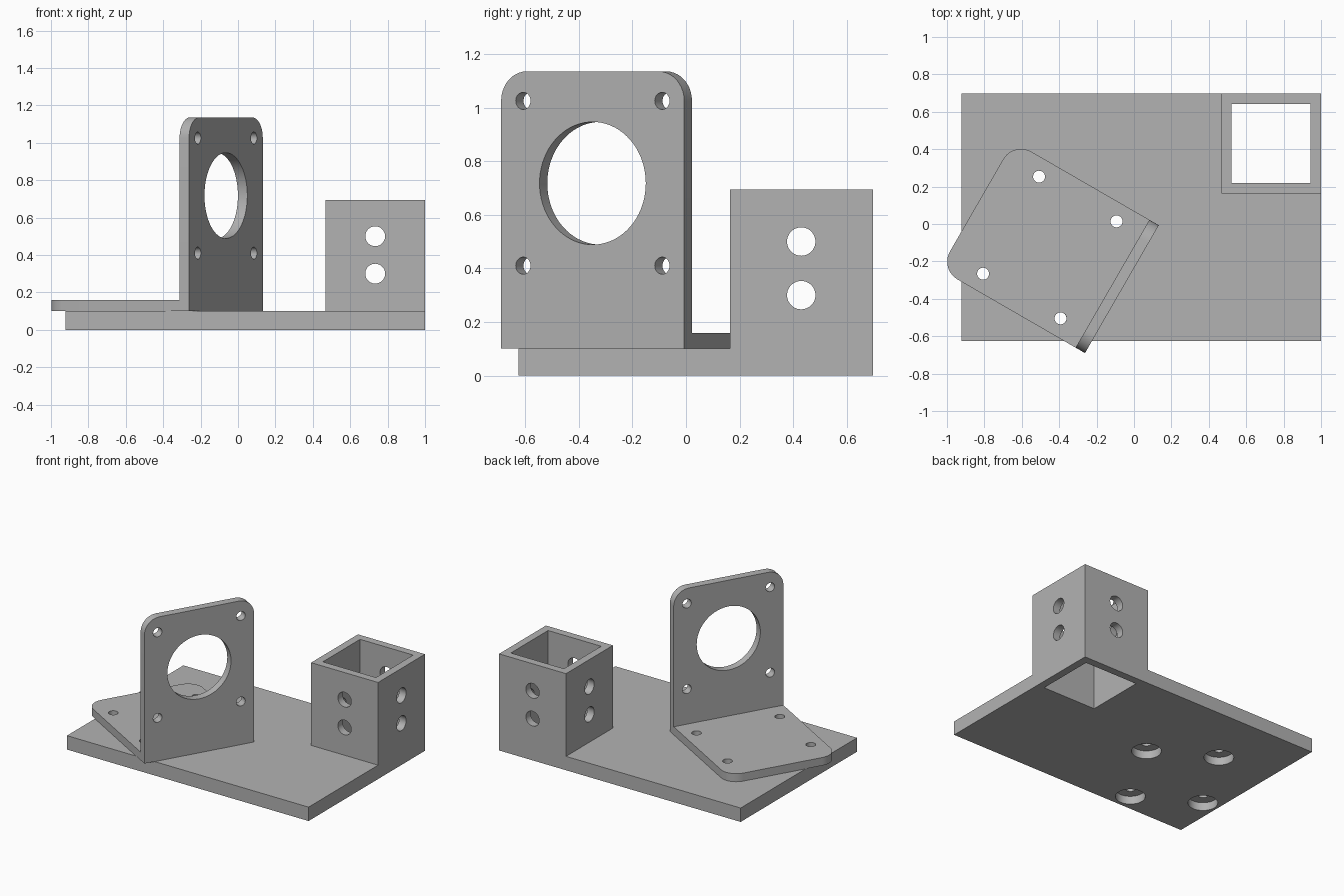
import bpy, bmesh, math
from mathutils import Matrix, Vector

cube = bpy.data.objects.get("Cube")
if cube:
    bpy.data.objects.remove(cube, do_unlink=True)

grey = bpy.data.materials.new("plain grey")
grey.use_nodes = True
colour = (0.45, 0.45, 0.45, 1)
grey.diffuse_color = colour
grey.node_tree.nodes["Principled BSDF"].inputs["Base Color"].default_value = colour


def make_object(name, bm):
    bmesh.ops.recalc_face_normals(bm, faces=bm.faces)
    mesh = bpy.data.meshes.new(name)
    bm.to_mesh(mesh)
    bm.free()
    mesh.materials.append(grey)
    obj = bpy.data.objects.new(name, mesh)
    bpy.context.collection.objects.link(obj)
    return obj


def box(name, low, high, round_axis=None, radius=0):
    """Box between two corners; optionally rounds its far corners along an axis."""
    low, high = Vector(low), Vector(high)
    bm = bmesh.new()
    bmesh.ops.create_cube(bm, size=1)
    for v in bm.verts:
        v.co = [(low[i] + high[i]) / 2 + v.co[i] * (high[i] - low[i]) for i in range(3)]
    if round_axis is not None:
        far = 2 - round_axis
        edges = [e for e in bm.edges
                 if abs((e.verts[0].co - e.verts[1].co)[round_axis]) > 1e-4
                 and all(abs(v.co[far] - high[far]) < 1e-4 for v in e.verts)]
        bmesh.ops.bevel(bm, geom=edges, offset=radius, segments=10, profile=0.5, affect='EDGES')
    return make_object(name, bm)


def cylinder(centre, radius, depth, axis='Z', segments=48):
    turn = {'X': Matrix.Rotation(math.pi / 2, 4, 'Y'),
            'Y': Matrix.Rotation(math.pi / 2, 4, 'X'),
            'Z': Matrix()}[axis]
    bm = bmesh.new()
    bmesh.ops.create_cone(bm, cap_ends=True, segments=segments, radius1=radius,
                          radius2=radius, depth=depth,
                          matrix=Matrix.Translation(centre) @ turn)
    return make_object("cutter", bm)


def combine(obj, tool, operation='DIFFERENCE'):
    mod = obj.modifiers.new("combine", 'BOOLEAN')
    mod.operation, mod.solver, mod.object = operation, 'EXACT', tool
    bpy.context.view_layer.objects.active = obj
    bpy.ops.object.modifier_apply(modifier=mod.name)
    bpy.data.objects.remove(tool, do_unlink=True)


BASE_TOP = 0.1
WIDTH, LENGTH, HEIGHT, THICK = 0.789, 0.897, 1.035, 0.058
CORNER, BOLT = 0.11, 0.032
SIDES = (0.095, 0.694)
# Bracket frame: x runs back along the foot, y across the width
place = Matrix.Translation((-0.262, -0.69, BASE_TOP)) @ Matrix(
    ((-0.866, 0.5, 0, 0), (0.5, 0.866, 0, 0), (0, 0, 1, 0), (0, 0, 0, 1)))
foot_holes = [(u, v) for u in (0.206, 0.684) for v in SIDES]

# Motor bracket: foot plate and upright face plate
bracket = box("motor_bracket", (0, 0, 0), (LENGTH, WIDTH, THICK))
bpy.data.objects.remove(bracket, do_unlink=True)
bracket = box("motor_bracket", (0, 0, 0), (THICK, WIDTH, HEIGHT), 0, CORNER)
foot = box("foot", (0, 0, 0), (LENGTH, WIDTH, THICK), 2, CORNER)
combine(bracket, foot, 'UNION')
combine(bracket, cylinder((0, WIDTH / 2, 0.6175), 0.229, 0.4, 'X', 72))
for v in SIDES:
    for z in (0.31, 0.925):
        combine(bracket, cylinder((0, v, z), BOLT, 0.3, 'X', 32))
for u, v in foot_holes:
    combine(bracket, cylinder((u, v, 0), BOLT, 0.3, 'Z', 32))
bracket.data.transform(place)
bm = bmesh.new()
bm.from_mesh(bracket.data)
bmesh.ops.recalc_face_normals(bm, faces=bm.faces)
bm.to_mesh(bracket.data)
bm.free()

# Base plate with a hollow square socket in one corner
base = box("base_with_socket", (-0.923, -0.626, 0), (1, 0.697, BASE_TOP))
combine(base, box("socket", (0.467, 0.164, 0), (1, 0.697, 0.695)), 'UNION')
combine(base, box("bore", (0.522, 0.219, -0.2), (0.945, 0.642, 1)))
for z in (0.3, 0.5):
    combine(base, cylinder((0.7335, 0.43, z), 0.053, 1, 'X'))
    combine(base, cylinder((0.7335, 0.43, z), 0.053, 1, 'Y'))
# Bolt holes with wide recesses underneath
for u, v in foot_holes:
    spot = place @ Vector((u, v, 0))
    combine(base, cylinder((spot.x, spot.y, 0), 0.097, 0.116))
    combine(base, cylinder((spot.x, spot.y, 0), BOLT, 0.5, 'Z', 32))

for obj in (bracket, base):
    bpy.ops.object.select_all(action='DESELECT')
    obj.select_set(True)
    bpy.context.view_layer.objects.active = obj
    bpy.ops.object.shade_smooth_by_angle(angle=math.radians(30))
